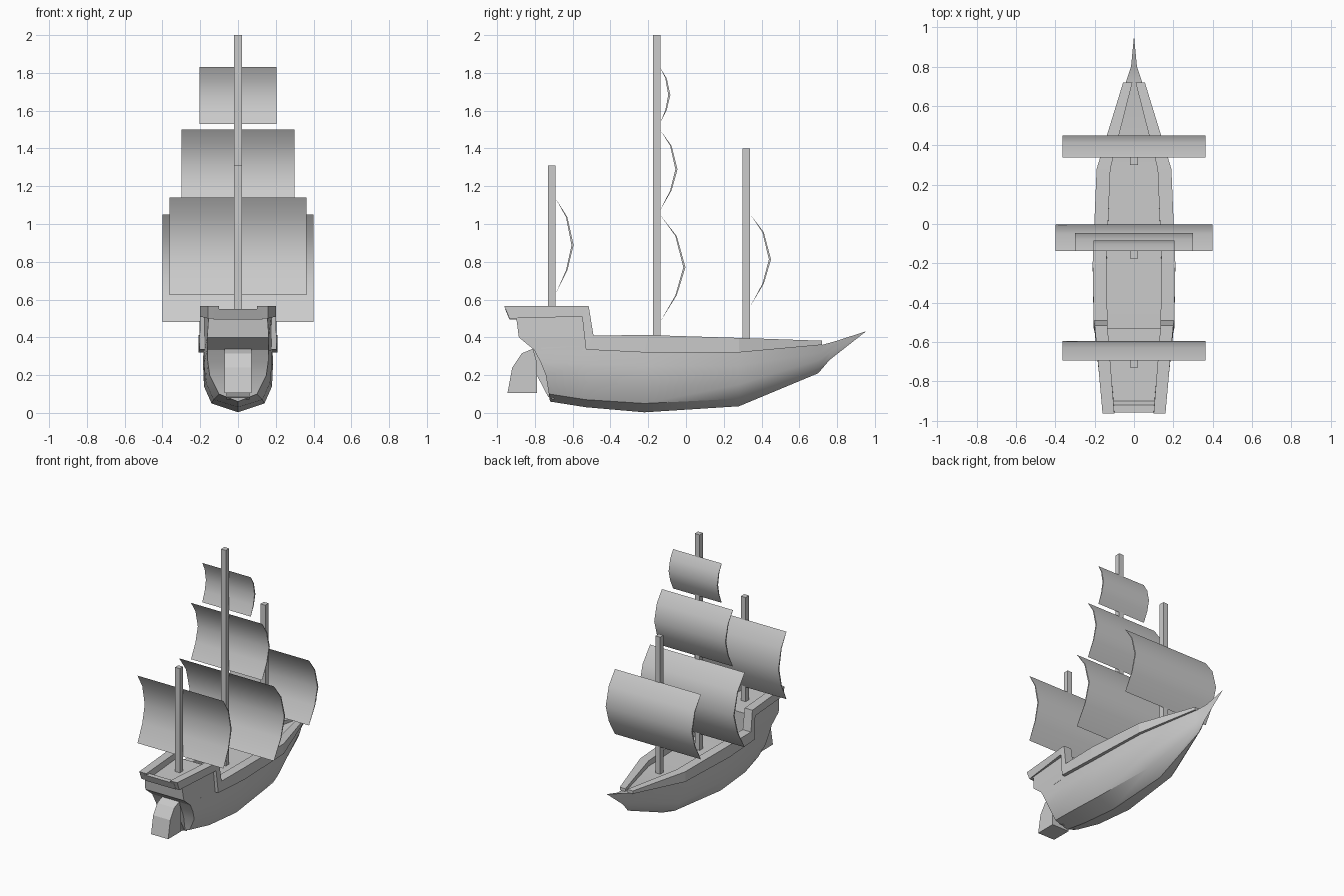
import bpy, bmesh, math

if "Cube" in bpy.data.objects:
    bpy.data.objects.remove(bpy.data.objects["Cube"])


def build(name, verts, faces, smooth=None):
    bm = bmesh.new()
    vs = [bm.verts.new(v) for v in verts]
    for f in faces:
        f = list(dict.fromkeys(f))
        if len(f) > 2:
            bm.faces.new([vs[i] for i in f])
    bmesh.ops.remove_doubles(bm, verts=bm.verts, dist=0.0005)
    bmesh.ops.recalc_face_normals(bm, faces=bm.faces)
    me = bpy.data.meshes.new(name)
    bm.to_mesh(me)
    bm.free()
    ob = bpy.data.objects.new(name, me)
    bpy.context.collection.objects.link(ob)
    if smooth:
        bpy.ops.object.select_all(action='DESELECT')
        ob.select_set(True)
        bpy.context.view_layer.objects.active = ob
        bpy.ops.object.shade_smooth_by_angle(angle=math.radians(smooth))
    return ob


def loft(name, rings, smooth=None):
    """Skin equal closed rings; ends are closed with strips across the ring."""
    n = len(rings[0])
    verts = [p for r in rings for p in r]
    faces = []
    for k in range(len(rings) - 1):
        for i in range(n):
            j = (i + 1) % n
            faces.append([k * n + i, k * n + j, (k + 1) * n + j, (k + 1) * n + i])
    for base in (0, (len(rings) - 1) * n):
        for i in range(n // 2):
            faces.append([base + i, base + i + 1, base + n - 2 - i, base + n - 1 - i])
    return build(name, verts, faces, smooth)


def extrude_x(name, profile, half, smooth=None):
    """Side profile of (y, z) points extruded across x."""
    n = len(profile)
    verts = [(s * half, y, z) for s in (-1, 1) for y, z in profile]
    faces = [list(range(n)), list(range(n, 2 * n))]
    faces += [[i, (i + 1) % n, n + (i + 1) % n, n + i] for i in range(n)]
    return build(name, verts, faces, smooth)


# Hull: keel y, top y, half widths and heights from keel to deck edge
stations = [
    (-0.72, -0.81, (0, .10, .15, .16, .162), (.06, .10, .20, .27, .345)),
    (-0.53, -0.53, (0, .13, .17, .18, .178), (.03, .07, .16, .26, .355)),
    (-0.22, -0.22, (0, .14, .18, .185, .183), (.003, .05, .14, .25, .355)),
    (0.28, 0.28, (0, .10, .145, .165, .17), (.035, .075, .15, .25, .355)),
    (0.70, 0.72, (0, .018, .03, .037, .042), (.21, .24, .28, .32, .36)),
    (0.76, 0.80, (0, .006, .010, .013, .015), (.28, .30, .33, .355, .382)),
    (0.955, 0.955, (0, 0, 0, 0, 0), (.433,) * 5),
]
rings = []
for y0, y1, xs, zs in stations:
    half = [(x, y0 + (y1 - y0) * (i / 4) ** 2, z) for i, (x, z) in enumerate(zip(xs, zs))]
    rings.append([(-x, y, z) for x, y, z in half[:0:-1]] + half)
loft("hull", rings, 35)

# Raised stern castle
castle = [(.162, -.80, .33), (.163, -.885, .40), (.155, -.90, .515)]
loft("stern_castle", [[(-x, y, z), (x, y, z), (.178, -.53, z), (-.178, -.53, z)]
                      for x, y, z in castle])

# Stepped side rails: outer x, inner x, lower (y, z), upper (y, z)
rail = [
    (.16, .10, -.935, .50, -.962, .565),
    (.20, .135, -.55, .51, -.515, .565),
    (.205, .135, -.53, .335, -.49, .41),
    (.21, .14, -.22, .32, -.20, .412),
    (.19, .12, .28, .32, .28, .397),
    (.055, .008, .72, .36, .72, .382),
]
for side, s in (("left", -1), ("right", 1)):
    loft(side + "_rail", [[(s * xo, yl, zl), (s * xo, yu, zu), (s * xi, yu, zu), (s * xi, yl, zl)]
                          for xo, xi, yl, zl, yu, zu in rail])

# Rail across the stern
extrude_x("stern_rail", [(-.935, .495), (-.958, .55), (-.92, .55), (-.89, .495)], .13)

# Stern post and rudder
extrude_x("stern_post", [(-.70, .07), (-.73, .085), (-.79, .20), (-.79, .27),
                         (-.81, .34), (-.70, .34)], .06)
extrude_x("rudder", [(-.945, .105), (-.79, .105), (-.79, .27), (-.81, .34),
                     (-.87, .315), (-.92, .24)], .072)

# Square masts
for name, y, base, top in (("main_mast", -.155, .33, 2.0), ("fore_mast", .32, .33, 1.4),
                           ("mizzen_mast", -.71, .49, 1.31)):
    extrude_x(name, [(y - .02, base), (y + .02, base), (y + .02, top), (y - .02, top)], .02)

# Billowing sails: mast face y, bottom z, top z, bulge, half width
sails = [
    ("main_course", -.138, .48, 1.05, .135, .40),
    ("main_topsail", -.138, 1.07, 1.50, .093, .30),
    ("main_topgallant", -.138, 1.53, 1.83, .055, .205),
    ("fore_sail", .338, .56, 1.055, .112, .363),
    ("mizzen_sail", -.693, .625, 1.14, .098, .363),
]
curve = [(0, 0), (.25, .66), (.51, 1), (.8, .66), (1, 0)]
for name, y, z0, z1, bulge, half in sails:
    front = [(y + b * bulge, z0 + t * (z1 - z0)) for t, b in curve]
    back = [(y + b * (bulge - .011), z0 + t * (z1 - z0)) for t, b in curve[3:0:-1]]
    extrude_x(name, front + back, half, 50)
